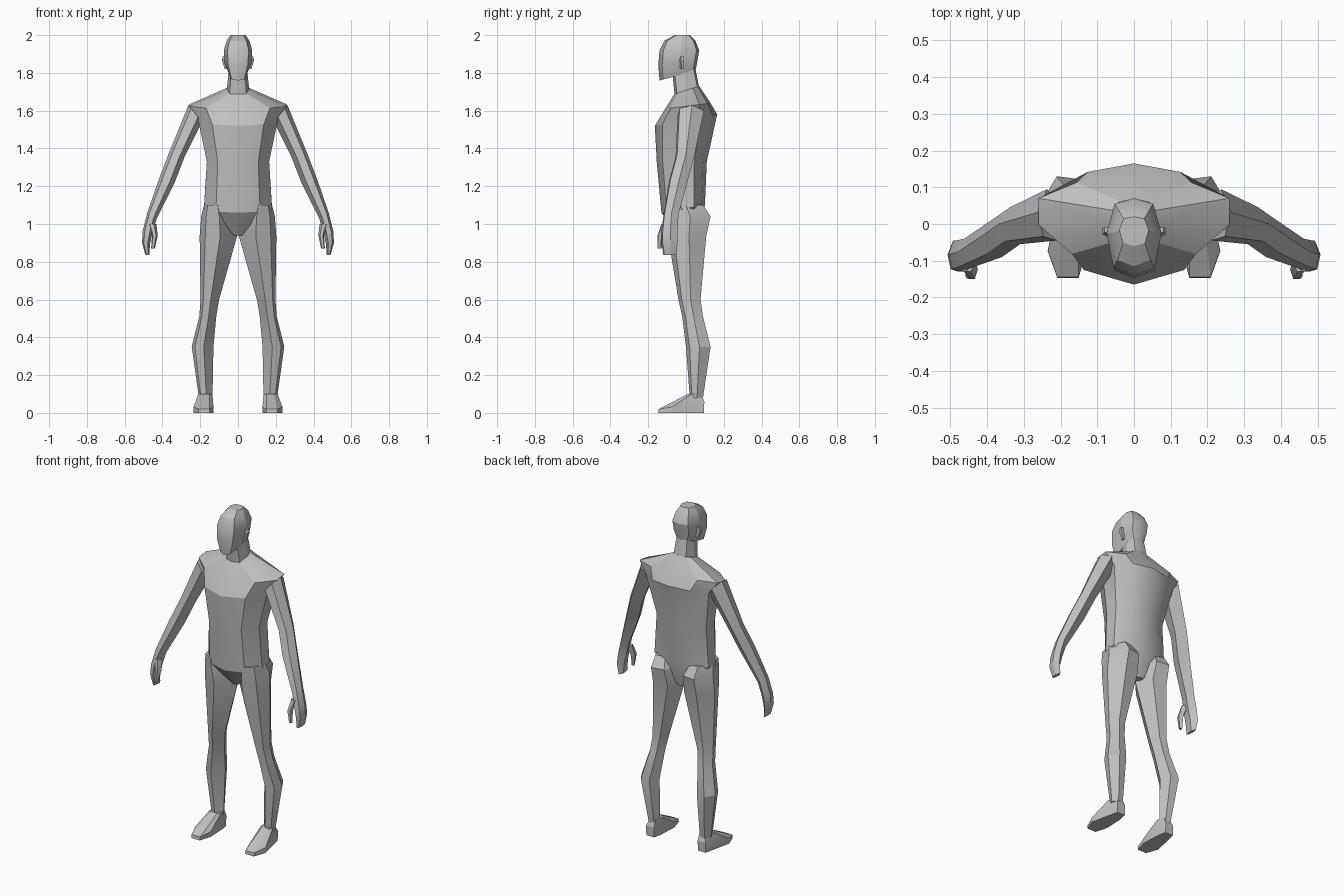
import bpy
import bmesh
import math

if "Cube" in bpy.data.objects:
    bpy.data.objects.remove(bpy.data.objects["Cube"], do_unlink=True)

# One plain material for the whole figure
shade = .53
grey = bpy.data.materials.new("plain_grey")
grey.use_nodes = True
grey.diffuse_color = (shade, shade, shade, 1)
grey.node_tree.nodes["Principled BSDF"].inputs["Base Color"].default_value = grey.diffuse_color

ACROSS, DEPTH = range(2)


def mix(start, end, amount):
    return start + (end - start) * amount


def finish(name, bm):
    """Turn the left-side bmesh into a mirrored object with sharp creases."""
    bmesh.ops.recalc_face_normals(bm, faces=bm.faces)
    mesh = bpy.data.meshes.new(name)
    bm.to_mesh(mesh)
    bm.free()
    mesh.materials.append(grey)
    part = bpy.data.objects.new(name, mesh)
    bpy.context.collection.objects.link(part)
    mirror = part.modifiers.new("Mirror", "MIRROR")
    mirror.use_clip = True
    bpy.ops.object.select_all(action="DESELECT")
    part.select_set(True)
    bpy.context.view_layer.objects.active = part
    bpy.ops.object.shade_smooth_by_angle(angle=math.radians(24))


def build_part(name, profile, stations, tilt=ACROSS):
    """Loft a unit profile (inner to outer, front to back) through stations.

    A station is inner x, outer x, front y, back y, height and, if the
    section is tilted, the rise across it or along its depth.
    """
    bm = bmesh.new()
    rings = []
    for inner, outer, front, back, height, *rise in stations:
        ring = []
        for point in profile:
            x = mix(inner, outer, point[ACROSS])
            y = mix(front, back, point[DEPTH])
            z = height + sum(rise) * point[tilt]
            ring.append(bm.verts.new((x, y, z)))
        rings.append(ring)
    for lower, upper in zip(rings, rings[1:]):
        for i in range(len(profile)):
            quad = (lower[i - 1], lower[i], upper[i], upper[i - 1])
            # leave the seam open where the mirrored halves meet
            if any(vert.co.x for vert in quad):
                bm.faces.new(quad)
    bm.faces.new(rings[0])
    bm.faces.new(rings[-1])
    finish(name, bm)


# Torso: neck base, shoulders, chest, waist, hips, crotch
torso_profile = [(0, 0), (.65, .12), (1, .45), (1, .75), (.6, .93), (0, 1)]
build_part("torso", torso_profile, [
    (0, .06, -.06, .07, 1.69, .04),
    (0, .26, -.11, .13, 1.61, .03),
    (0, .21, -.165, .165, 1.52, .06),
    (0, .165, -.155, .11, 1.33),
    (0, .18, -.13, .1, 1.06, .04),
    (0, .03, -.04, .06, .94),
], tilt=DEPTH)

# Neck and head: jaw, cheeks, brow, crown
head_profile = [(0, 0), (.75, .1), (1, .55), (.7, .93), (0, 1)]
build_part("neck", head_profile, [
    (0, .06, -.06, .07, 1.68, .04),
    (0, .05, -.07, .05, 1.78, .04),
], tilt=DEPTH)
build_part("head", head_profile, [
    (0, .045, -.14, .05, 1.76, .05),
    (0, .07, -.147, .06, 1.84, .02),
    (0, .075, -.14, .07, 1.92),
    (0, .06, -.115, .05, 1.97),
    (0, .04, -.06, .02, 2),
], tilt=DEPTH)

# Ears: thin wedges, wider near the top
build_part("ears", [(0, 0), (1, .4), (1, 1), (0, 1)], [
    (.06, .07, -.03, -.01, 1.82),
    (.06, .086, -.04, -.01, 1.87),
    (.06, .08, -.03, -.01, 1.89),
])

# Arms: shoulder, upper arm, elbow, wrist, palm, knuckles, finger tips
arm_profile = [(.3, 0), (.8, .08), (1, .55), (.65, 1), (0, .65)]
build_part("arms", arm_profile, [
    (.19, .262, -.045, .095, 1.54, .09),
    (.285, .368, -.055, .045, 1.35, .02),
    (.335, .418, -.09, .01, 1.22, .02),
    (.43, .48, -.12, -.04, 1.03, .03),
    (.45, .505, -.13, -.045, .96),
    (.465, .508, -.13, -.045, .9),
    (.47, .49, -.12, -.05, .837),
])
build_part("thumbs", arm_profile, [
    (.432, .475, -.13, -.09, 1),
    (.425, .455, -.15, -.11, .94),
    (.44, .46, -.15, -.13, .87),
])

# Legs: hip, buttock, crotch, thigh, knee, calf, ankle
leg_profile = [(.45, 0), (.85, .15), (1, .55), (.7, 1), (.25, .95), (0, .5)]
build_part("legs", leg_profile, [
    (.05, .18, -.11, .09, 1.1),
    (.02, .195, -.11, .13, 1.04),
    (.005, .203, -.095, .107, .935),
    (.1, .198, -.04, .077, .6),
    (.115, .205, -.02, .09, .51),
    (.13, .245, 0, .13, .35),
    (.135, .207, .02, .09, .08),
])

# Feet: flat sole, sloping instep, ankle
foot_profile = [(.2, 0), (.75, 0), (1, .3), (.75, .8),
                (.65, 1), (.15, 1), (.05, .8), (0, .3)]
build_part("feet", foot_profile, [
    (.13, .235, -.147, .095, 0),
    (.13, .235, -.145, .097, .02, .04),
    (.135, .21, .01, .08, .1),
], tilt=DEPTH)
